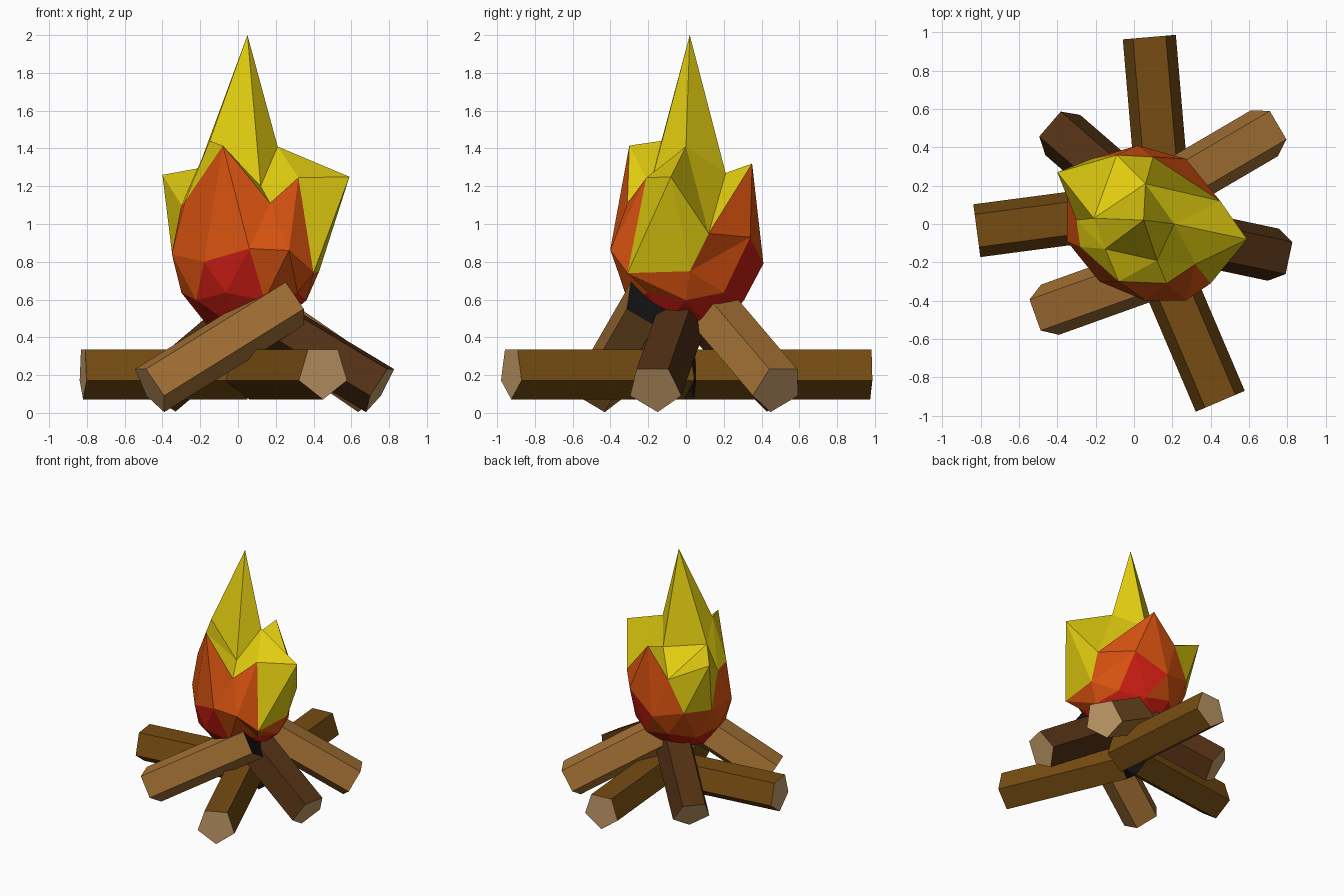
import bpy, bmesh, math
from mathutils import Vector

if "Cube" in bpy.data.objects:
    bpy.data.objects.remove(bpy.data.objects["Cube"])


def mat(name, rgb):
    m = bpy.data.materials.new(name)
    m.diffuse_color = (*rgb, 1)
    m.use_nodes = True
    m.node_tree.nodes["Principled BSDF"].inputs["Base Color"].default_value = m.diffuse_color
    return m


YELLOW = mat("flame_yellow", (0.75, 0.60, 0.005))
ORANGE = mat("flame_orange", (0.68, 0.085, 0.005))
RED = mat("flame_red", (0.58, 0.012, 0.006))
LIGHT = mat("light_bark", (0.37, 0.165, 0.035))
MID = mat("medium_bark", (0.18, 0.072, 0.006))
DARK = mat("dark_bark", (0.085, 0.03, 0.007))
CUT = mat("cut_wood", (0.55, 0.33, 0.14))
CHAR = mat("charred_wood", (0.006, 0.006, 0.006))


def finish(bm, name, mats):
    bmesh.ops.recalc_face_normals(bm, faces=bm.faces)
    me = bpy.data.meshes.new(name)
    bm.to_mesh(me)
    bm.free()
    for m in mats:
        me.materials.append(m)
    bpy.context.collection.objects.link(bpy.data.objects.new(name, me))


# Five-sided log: pale cut outer end, charred inner end, one edge pointing down
def log(name, outer, inner, bark, r=0.146):
    a, b = Vector(outer), Vector(inner)
    d = (b - a).normalized()
    side = d.cross(Vector((0, 0, 1))).normalized()
    up = side.cross(d)
    bm = bmesh.new()
    rings = []
    for c in (a, b):
        ring = []
        for i in range(5):
            t = math.tau * i / 5
            ring.append(bm.verts.new(c + r * (side * math.sin(t) - up * math.cos(t))))
        rings.append(ring)
    for i in range(5):
        j = (i + 1) % 5
        bm.faces.new((rings[0][i], rings[0][j], rings[1][j], rings[1][i]))
    bm.faces.new(rings[0]).material_index = 1
    bm.faces.new(rings[1]).material_index = 2
    finish(bm, name, (bark, CUT, CHAR))


# Logs lying flat
log("flat_log_left", (-0.82, -0.035, 0.217), (0.05, 0.08, 0.217), MID)
log("flat_log_back", (0.08, 0.975, 0.217), (0.16, 0.04, 0.217), MID)
log("flat_log_front", (0.45, -0.925, 0.217), (0.06, -0.01, 0.217), MID)
# Logs leaning on them
log("leaning_log_front_left", (-0.46, -0.455, 0.13), (0.28, -0.19, 0.59), LIGHT)
log("leaning_log_back_right", (0.70, 0.485, 0.13), (0.06, 0.11, 0.57), LIGHT)
log("leaning_log_right", (0.75, -0.165, 0.13), (0.02, -0.01, 0.57), DARK)
log("leaning_log_back_left", (-0.39, 0.48, 0.13), (0.13, 0.03, 0.57), DARK)

# Flame: icosphere whose upper rings are pulled into spikes (points by azimuth)
TIP = [(0.05, 0.02, 2.0)]
CROWN = [(0.21, 0.0, 1.41), (0.06, 0.21, 1.27), (-0.21, 0.03, 1.295),
         (-0.15, -0.13, 1.44), (0.12, -0.19, 1.2)]
SPIKES = [(0.59, -0.08, 1.25), (0.45, 0.12, 0.95), (0.10, 0.35, 1.32),
          (-0.09, 0.36, 1.1), (-0.40, 0.27, 1.26), (-0.30, 0.02, 1.1),
          (-0.28, -0.12, 1.12), (-0.08, -0.30, 1.415), (0.17, -0.31, 1.11),
          (0.32, -0.21, 1.245)]
BELLY = [(0.43, 0.02, 0.75), (0.27, 0.34, 0.93), (0.02, 0.41, 0.79),
         (-0.22, 0.34, 0.85), (-0.35, 0.17, 0.85), (-0.35, -0.09, 0.84),
         (-0.18, -0.30, 0.80), (0.06, -0.40, 0.87), (0.27, -0.40, 0.86),
         (0.40, -0.31, 0.74)]

bm = bmesh.new()
bmesh.ops.create_icosphere(bm, subdivisions=2, radius=1)
unit = {v: v.co.normalized() for v in bm.verts}


def ring(lo, hi):
    vs = [v for v in bm.verts if lo < unit[v].z < hi]
    return sorted(vs, key=lambda v: (math.atan2(unit[v].y, unit[v].x) + 0.01) % math.tau)


for v, u in unit.items():
    v.co = (0.04 + 0.38 * u.x, 0.38 * u.y, max(0.46, 0.86 + 0.5 * u.z))
top, crown, spikes, belly = ring(0.95, 2), ring(0.7, 0.95), ring(0.3, 0.7), ring(-0.1, 0.1)
for verts, points in ((top, TIP), (crown, CROWN), (spikes, SPIKES), (belly, BELLY)):
    for v, p in zip(verts, points):
        v.co = p

# Yellow crown and side spikes, red embers low down, orange between
yellow = set(top + crown + [spikes[0], spikes[4]])
for f in bm.faces:
    c = f.calc_center_median()
    patch = (-0.2 < c.x < 0.15 and c.y < -0.2) or (c.x > 0.05 and c.y > 0.2)
    if yellow & set(f.verts):
        f.material_index = 0
    elif c.z < (0.79 if patch else 0.59):
        f.material_index = 2
    else:
        f.material_index = 1
finish(bm, "flame", (YELLOW, ORANGE, RED))
